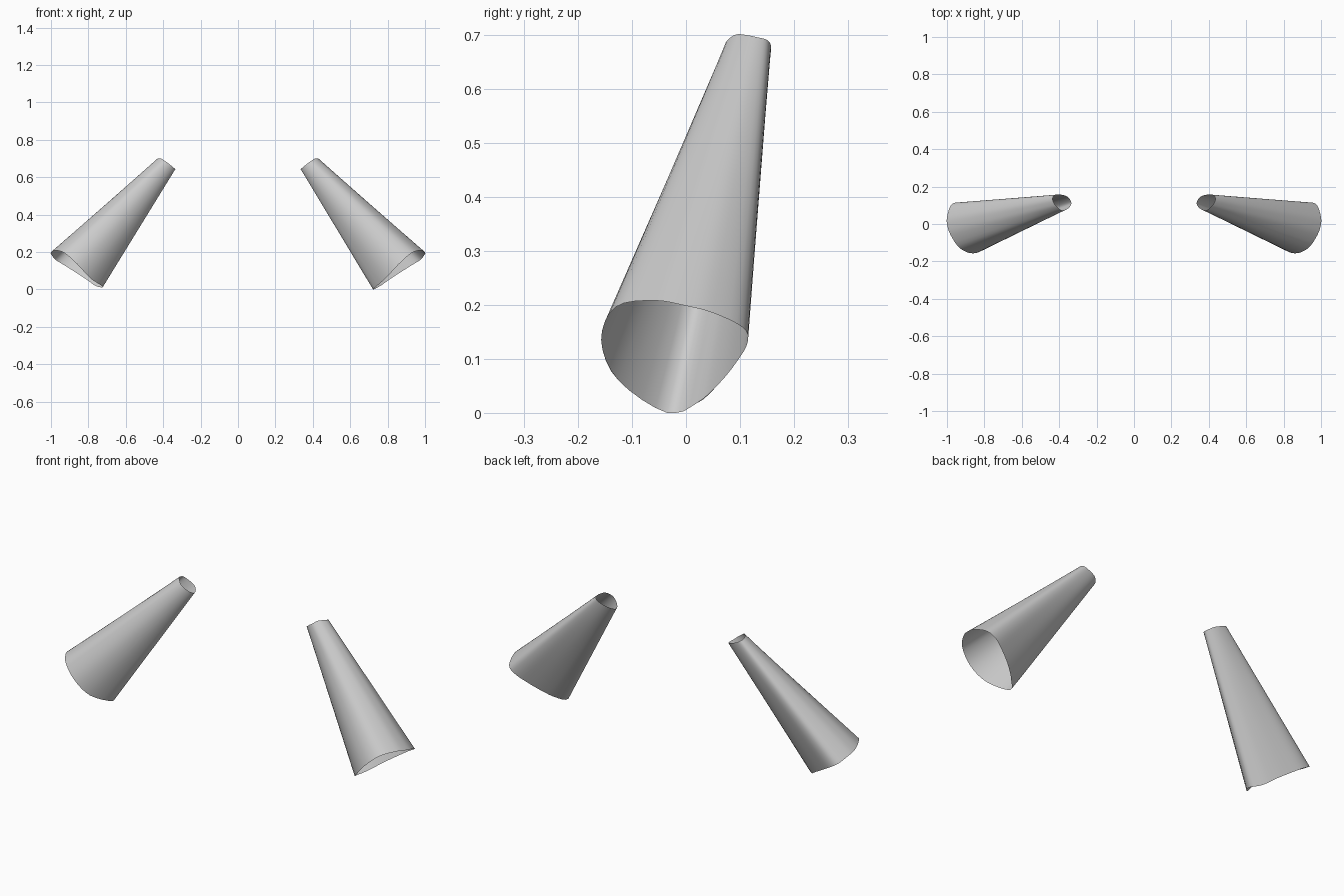
import bpy, bmesh
from mathutils import Vector

if "Cube" in bpy.data.objects:
    bpy.data.objects.remove(bpy.data.objects["Cube"])

# Matching hem points, starting at the inner edge and going round by the back
CUFF = [(.722, -.035, 0), (.76, .02, .018), (.81, .06, .053), (.87, .092, .092),
        (.93, .114, .13), (.975, .105, .158), (.997, .05, .185), (1.0, 0, .198),
        (.98, -.06, .208), (.93, -.13, .196), (.86, -.157, .135), (.79, -.125, .06)]
TOP = [(.335, .11, .643), (.343, .132, .648), (.36, .148, .658), (.385, .156, .668),
       (.415, .157, .68), (.43, .15, .69), (.435, .132, .695), (.428, .112, .699),
       (.412, .092, .70), (.39, .074, .686), (.365, .076, .668), (.345, .09, .651)]
STEPS, ROWS = 4, 8


def smooth_loop(points):
    """Closed Catmull-Rom curve through the points."""
    p = [Vector(q) for q in points]
    n, out = len(p), []
    for i in range(n):
        a, b, c, d = p[i - 1], p[i], p[(i + 1) % n], p[(i + 2) % n]
        for s in range(STEPS):
            t = s / STEPS
            out.append(0.5 * (2 * b + (c - a) * t + (2 * a - 5 * b + 4 * c - d) * t * t
                              + (3 * b - a - 3 * c + d) * t ** 3))
    return out


def sleeve(name, side, tip_z):
    cuff_pts = [(CUFF[0][0], CUFF[0][1], tip_z)] + CUFF[1:]
    cuff, top = smooth_loop(cuff_pts), smooth_loop(TOP)
    bm = bmesh.new()
    rings = []
    for r in range(ROWS + 1):
        ring = []
        for a, b in zip(cuff, top):
            v = a.lerp(b, r / ROWS)
            ring.append(bm.verts.new((v.x * side, v.y, max(v.z, 0))))
        rings.append(ring)
    n = len(cuff)
    for lo, hi in zip(rings, rings[1:]):
        for i in range(n):
            j = (i + 1) % n
            bm.faces.new((lo[i], lo[j], hi[j], hi[i]))
    # outward normals
    f = next(iter(bm.faces))
    axis = sum((v.co for v in bm.verts), Vector()) / len(bm.verts)
    f.normal_update()
    score = 0
    for f in bm.faces:
        f.normal_update()
        c = f.calc_center_median()
        score += f.normal.dot(c - axis)
    if score < 0:
        bmesh.ops.reverse_faces(bm, faces=bm.faces[:])
    for f in bm.faces:
        f.smooth = True
    me = bpy.data.meshes.new(name)
    bm.to_mesh(me)
    bm.free()
    bpy.context.collection.objects.link(bpy.data.objects.new(name, me))


# Pair of open tapered sleeves
sleeve("right_sleeve", 1, 0.0)
sleeve("left_sleeve", -1, 0.014)
